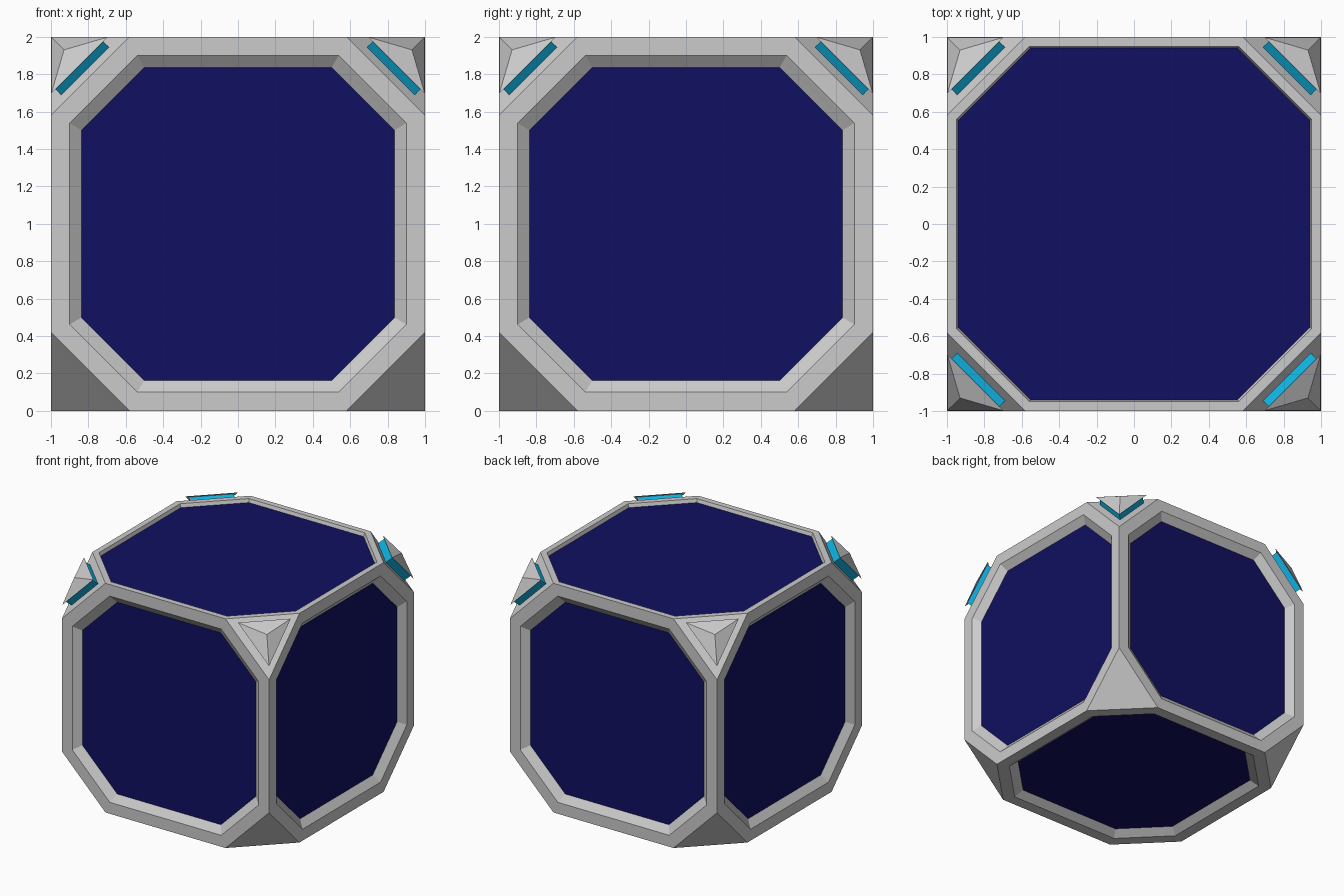
import bpy, bmesh
from mathutils import Vector
from itertools import product

if "Cube" in bpy.data.objects:
    bpy.data.objects.remove(bpy.data.objects["Cube"])

CUT = 0.42          # corner cut measured along the cube edges
CENTRE = Vector((0, 0, 1))


def material(name, color):
    m = bpy.data.materials.new(name)
    m.diffuse_color = (*color, 1)
    m.use_nodes = True
    m.node_tree.nodes["Principled BSDF"].inputs["Base Color"].default_value = m.diffuse_color
    return m


grey = material("grey", (0.8, 0.8, 0.8))
navy = material("navy", (0.005, 0.005, 0.12))
cyan = material("cyan", (0.005, 0.44, 0.75))


def finish(bm, name, mats):
    bmesh.ops.recalc_face_normals(bm, faces=bm.faces)
    me = bpy.data.meshes.new(name)
    bm.to_mesh(me)
    bm.free()
    for m in mats:
        me.materials.append(m)
    ob = bpy.data.objects.new(name, me)
    bpy.context.collection.objects.link(ob)
    return ob


def hull(points):
    bm = bmesh.new()
    for p in points:
        bm.verts.new(p)
    bmesh.ops.convex_hull(bm, input=bm.verts)
    bmesh.ops.dissolve_limit(bm, angle_limit=0.01, verts=bm.verts, edges=bm.edges)
    bmesh.ops.recalc_face_normals(bm, faces=bm.faces)
    return bm


# crate body: cube with cut corners, a recessed panel on each octagon
k = 1 - CUT
pts = []
for s in product((-1, 1), repeat=3):
    for axis in range(3):
        p = Vector(s)
        p[axis] *= k
        pts.append(p + CENTRE)
body = hull(pts)
body.normal_update()
for f in [f for f in body.faces if len(f.verts) == 8]:
    n = f.normal.copy()
    top = n.z > 0.9
    rim, depth, scale = (0.05, 0.03, 0.99) if top else (0.1, 0.05, 0.93)
    bmesh.ops.inset_individual(body, faces=[f], thickness=rim, use_even_offset=True)
    panel = bmesh.ops.extrude_discrete_faces(body, faces=[f])["faces"][0]
    c = panel.calc_center_median()
    for v in panel.verts:
        v.co = c + (v.co - c) * scale - n * depth
    panel.material_index = 1
finish(body, "crate_body", [grey, navy])


# corner fittings: coloured triangular spacer under a low pyramid cap
def triangle(corner, sign, near, far):
    out = []
    for axis in range(3):
        d = Vector((near, near, near))
        d[axis] = far
        out.append(corner - d * sign)
    return out


for i, (sx, sy) in enumerate(product((-1, 1), repeat=2)):
    sign = Vector((sx, sy, 1))
    corner = sign + CENTRE
    spacer = hull(triangle(corner, sign, 0.055, 0.31) + triangle(corner, sign, 0.017, 0.272))
    finish(spacer, f"corner_spacer_{i + 1}", [cyan])
    cap = hull(triangle(corner, sign, 0.002, 0.302) + [corner - sign * 0.07])
    finish(cap, f"corner_cap_{i + 1}", [grey])
